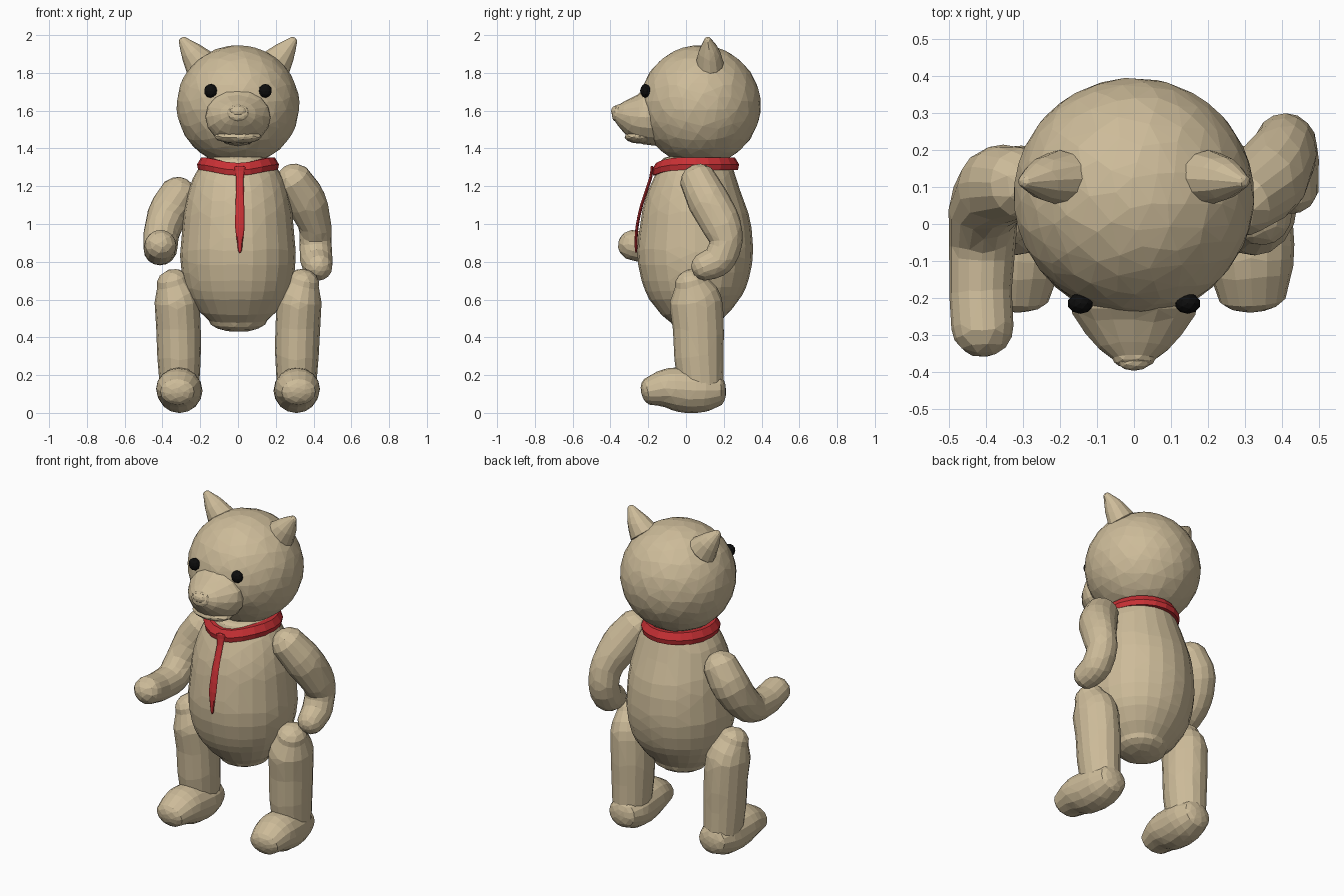
import bpy, bmesh, math
from mathutils import Vector

cube = bpy.data.objects.get("Cube")
if cube:
    bpy.data.objects.remove(cube, do_unlink=True)


def material(name, rgb):
    m = bpy.data.materials.new(name)
    m.use_nodes = True
    m.diffuse_color = (*rgb, 1)
    m.node_tree.nodes["Principled BSDF"].inputs["Base Color"].default_value = (*rgb, 1)
    return m


TAN = material("tan plush", (0.61, 0.5, 0.32))
RED = material("red ribbon", (0.58, 0.03, 0.035))
BLACK = material("black eye", (0.004, 0.004, 0.004))


def finish(name, bm, mat, ratio):
    """Turn a bmesh into a flat-shaded object with irregular facets."""
    bmesh.ops.recalc_face_normals(bm, faces=bm.faces)
    mesh = bpy.data.meshes.new(name)
    bm.to_mesh(mesh)
    bm.free()
    mesh.materials.append(mat)
    ob = bpy.data.objects.new(name, mesh)
    bpy.context.collection.objects.link(ob)
    if ratio < 1:
        ob.modifiers.new("facets", "DECIMATE").ratio = ratio
    return ob


def catmull(a, b, c, d, t):
    return [0.5 * (2 * q + (r - p) * t + (2 * p - 5 * q + 4 * r - s) * t * t
                   + (3 * q - p - 3 * r + s) * t ** 3)
            for p, q, r, s in zip(a, b, c, d)]


def loft(name, stations, caps, mat=TAN, sides=16, steps=4, ratio=0.4):
    """Elliptical tube through (x, y, z, half width, half depth), with domed ends."""
    pts = [stations[0]] + list(stations) + [stations[-1]]
    path = [catmull(*pts[i:i + 4], k / steps)
            for i in range(len(pts) - 3) for k in range(steps)]
    path.append(list(stations[-1]))
    centres = [Vector(p[:3]) for p in path]
    rings = []
    for i, p in enumerate(path):
        tan = (centres[min(i + 1, len(path) - 1)] - centres[max(i - 1, 0)]).normalized()
        rings.append((centres[i], tan, p[3], p[4]))

    def dome(ring, height):
        c, tan, a, b = ring
        angles = [math.pi / 2 * k / 4 for k in range(1, 4)]
        return [(c + tan * height * math.sin(t), tan, a * math.cos(t), b * math.cos(t))
                for t in angles]

    ends = (rings[0][0] - rings[0][1] * caps[0], rings[-1][0] + rings[-1][1] * caps[1])
    rings = dome(rings[0], -caps[0])[::-1] + rings + dome(rings[-1], caps[1])
    bm = bmesh.new()
    loops = []
    for c, tan, a, b in rings:
        u = (Vector((1, 0, 0)) - tan * tan.x).normalized()
        v = tan.cross(u)
        loops.append([bm.verts.new(c + u * a * math.cos(t) + v * b * math.sin(t))
                      for t in (math.tau * k / sides for k in range(sides))])
    for lo, hi in zip(loops, loops[1:]):
        for k in range(sides):
            n = (k + 1) % sides
            bm.faces.new((lo[k], lo[n], hi[n], hi[k]))
    for end, loop in zip(ends, (loops[0], loops[-1])):
        tip = bm.verts.new(end)
        for k in range(sides):
            bm.faces.new((loop[k], loop[(k + 1) % sides], tip))
    return finish(name, bm, mat, ratio)


def ball(name, centre, radii, mat=TAN, detail=3, ratio=1.0):
    bm = bmesh.new()
    bmesh.ops.create_icosphere(bm, subdivisions=detail, radius=1)
    for v in bm.verts:
        v.co = Vector(centre) + v.co * Vector(radii)
    return finish(name, bm, mat, ratio)


# Torso, from neck to rounded bottom
loft("torso", [(0, y, z, a, b) for z, y, a, b in (
    (1.34, .05, .17, .18), (1.25, .05, .235, .215), (1.1, .045, .28, .27),
    (.95, .05, .297, .3), (.8, .048, .305, .303), (.65, .05, .275, .265),
    (.55, .055, .215, .2), (.49, .06, .155, .14))], (.03, .06), sides=24)

# Head, tapered muzzle, lower lip and nose
ball("head", (0, .075, 1.628), (.325, .32, .318), detail=4, ratio=.5)
loft("muzzle", [(0, y, z, a, b) for y, z, a, b in (
    (-.14, 1.57, .16, .16), (-.22, 1.565, .172, .145),
    (-.27, 1.568, .15, .122), (-.33, 1.58, .102, .078),
    (-.365, 1.588, .058, .046))], (.02, .025))
ball("lower_lip", (0, -.245, 1.462), (.125, .08, .036), ratio=.5)
ball("nose", (0, -.372, 1.597), (.045, .025, .03), detail=2)

# Paired parts
for side, s in (("left", 1), ("right", -1)):
    ball(side + "_eye", (s * .145, -.215, 1.705), (.035, .028, .037), BLACK, detail=2)
    loft(side + "_ear", [(s * .2, .125, 1.85, .088, .075),
                         (s * .25, .122, 1.915, .058, .055),
                         (s * .293, .115, 1.972, .023, .02)], (.02, .016), sides=12)
    loft(side + "_leg", [(s * x, y, z, a, b) for z, x, y, a, b in (
        (.69, .345, .03, .085, .09), (.6, .325, .05, .117, .137),
        (.45, .315, .065, .118, .135), (.3, .312, .068, .115, .13),
        (.15, .31, .08, .105, .12))], (.07, .05))
    loft(side + "_foot", [(s * x, y, z, a, b) for y, x, z, a, b in (
        (.17, .305, .12, .092, .085), (.1, .305, .118, .115, .112),
        (0, .31, .12, .12, .12), (-.1, .315, .13, .118, .105),
        (-.19, .32, .115, .095, .075))], (.042, .048))

# Left arm hangs with a bent elbow, right arm reaches forward
loft("left_arm", [(.3, .07, 1.22, .1, .1), (.36, .12, 1.12, .108, .11),
                  (.405, .185, 1, .088, .105), (.41, .21, .9, .085, .088),
                  (.415, .17, .81, .085, .085), (.425, .1, .775, .075, .075)], (.1, .072))
loft("right_arm", [(-.32, .11, 1.15, .1, .1), (-.37, .1, 1.06, .105, .11),
                   (-.405, .04, .95, .095, .1), (-.41, -.05, .878, .09, .09),
                   (-.415, -.17, .868, .085, .085), (-.41, -.28, .888, .084, .08)], (.1, .08))

# Collar ribbon dipping at the front
bm = bmesh.new()
profile = [(-.05, -.03), (.008, -.034), (.014, -.005), (-.008, .033), (-.05, .03)]
loops = []
for k in range(20):
    t = math.tau * k / 20
    dip = .03 * max(0, -math.sin(t)) ** 4
    loops.append([bm.verts.new(((.203 + r) * math.cos(t), .05 + (.217 + r) * math.sin(t),
                                1.32 + z - dip)) for r, z in profile])
for k, loop in enumerate(loops):
    nxt = loops[(k + 1) % len(loops)]
    for j in range(len(profile)):
        i = (j + 1) % len(profile)
        bm.faces.new((loop[j], nxt[j], nxt[i], loop[i]))
finish("collar_ribbon", bm, RED, 1)

# Hanging ribbon tail over the chest
loft("ribbon_tail", [(.01, y, z, a, .008) for z, y, a in (
    (1.3, -.18, .03), (1.24, -.188, .02), (1.1, -.235, .023),
    (.98, -.26, .025), (.9, -.264, .014))], (.008, .055), RED, sides=8, steps=2, ratio=1)
